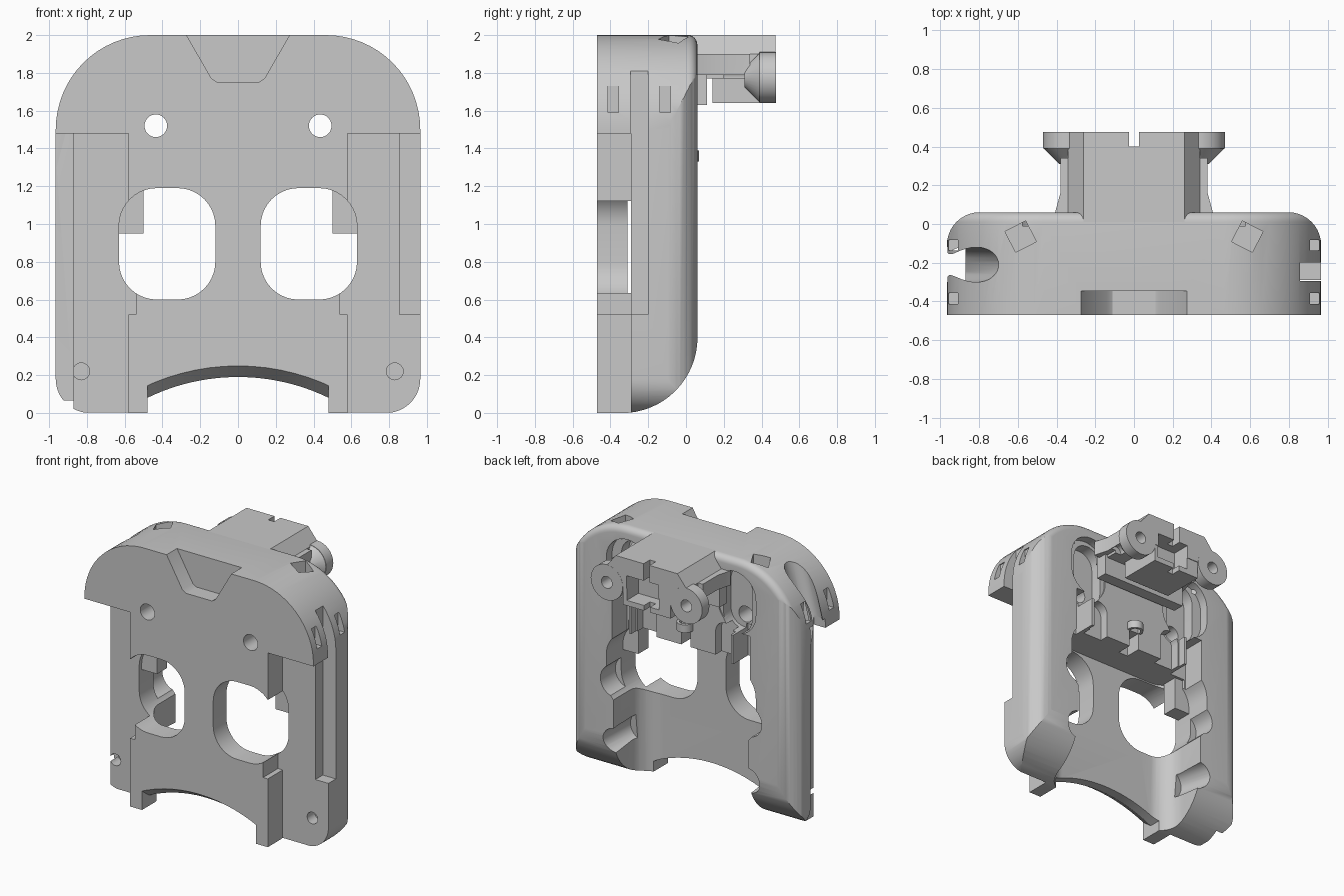
import bpy, bmesh, math
from mathutils import Vector

if "Cube" in bpy.data.objects:
    bpy.data.objects.remove(bpy.data.objects["Cube"])

grey = bpy.data.materials.new("plain grey plastic")
grey.use_nodes = True
COLOUR = (0.58, 0.58, 0.58, 1)
grey.diffuse_color = COLOUR
grey.node_tree.nodes["Principled BSDF"].inputs["Base Color"].default_value = COLOUR


def rounded(points, steps=10):
    """Turn (u, v, radius) corners into a filleted outline."""
    out = []
    for i, (u, v, r) in enumerate(points):
        p = Vector((u, v))
        if r == 0:
            out.append(p)
            continue
        a = (Vector(points[i - 1][:2]) - p).normalized()
        b = (Vector(points[(i + 1) % len(points)][:2]) - p).normalized()
        half = a.angle(b) / 2
        centre = p + (a + b).normalized() * r / math.sin(half)
        start = p + a * r / math.tan(half) - centre
        end = p + b * r / math.tan(half) - centre
        for k in range(steps + 1):
            t = k / steps
            sweep = math.pi - 2 * half
            out.append(centre + (start * math.sin((1 - t) * sweep)
                                 + end * math.sin(t * sweep)) / math.sin(sweep))
    return out


def rect(u0, u1, v0, v1, r=0):
    return rounded([(u0, v0, r), (u1, v0, r), (u1, v1, r), (u0, v1, r)])


def prism(name, outline, axis, lo, hi, bevel=0):
    """Extrude an outline along an axis; bevel rounds the far rim."""
    place = {"x": lambda p, w: (w, p[0], p[1]),
             "y": lambda p, w: (p[0], w, p[1]),
             "z": lambda p, w: (p[0], p[1], w)}[axis]
    bm = bmesh.new()
    near = bm.faces.new([bm.verts.new(place(p, lo)) for p in outline])
    far = bmesh.ops.extrude_face_region(bm, geom=[near], use_keep_orig=True)["geom"]
    shift = Vector(place((0, 0), hi - lo))
    verts = [g for g in far if isinstance(g, bmesh.types.BMVert)]
    bmesh.ops.translate(bm, vec=shift, verts=verts)
    if bevel:
        rim = [e for e in bm.edges if all(v in verts for v in e.verts)]
        bmesh.ops.bevel(bm, geom=rim, offset=bevel, segments=6, profile=0.5, affect="EDGES")
    bmesh.ops.recalc_face_normals(bm, faces=bm.faces)
    return finish(name, bm)


def finish(name, bm):
    mesh = bpy.data.meshes.new(name)
    bm.to_mesh(mesh)
    bm.free()
    mesh.materials.append(grey)
    ob = bpy.data.objects.new(name, mesh)
    bpy.context.collection.objects.link(ob)
    return ob


def rod(name, start, end, r1, r2=None, sides=32):
    start, end = Vector(start), Vector(end)
    bm = bmesh.new()
    bmesh.ops.create_cone(bm, cap_ends=True, segments=sides, radius1=r1,
                          radius2=r1 if r2 is None else r2, depth=(end - start).length)
    turn = (end - start).to_track_quat("Z", "Y").to_matrix()
    bmesh.ops.rotate(bm, matrix=turn, verts=bm.verts)
    bmesh.ops.translate(bm, vec=(start + end) / 2, verts=bm.verts)
    return finish(name, bm)


def combine(target, tool, mode="DIFFERENCE"):
    mod = target.modifiers.new("cut", "BOOLEAN")
    mod.operation, mod.object, mod.solver = mode, tool, "EXACT"
    bpy.context.view_layer.objects.active = target
    bpy.ops.object.modifier_apply(modifier=mod.name)
    bpy.data.objects.remove(tool)


def box(x0, x1, y0, y1, z0, z1):
    return prism("cutter", rect(x0, x1, y0, y1), "z", z0, z1)


def capsule(x, r, z0, z1, y0, y1):
    return prism("cutter", rect(x - r, x + r, z0 - r, z1 + r, r * 0.99), "y", y0, y1)


# Main shell: front outline, limited by the plan and the side profile
W, FRONT, BACK = 0.965, -0.47, 0.06
outline = rounded([(-W, 0, 0.18), (W, 0, 0.18), (W, 2, 0.5), (-W, 2, 0.5)], 16)
body = prism("carriage_body", outline, "y", FRONT, BACK, bevel=0.05)
plan = rounded([(-W - .001, -.6, 0), (W + .001, -.6, 0), (W + .001, BACK + .001, .17),
                (-W - .001, BACK + .001, .17)])
combine(body, prism("plan", plan, "z", -0.1, 2.1), "INTERSECT")
side = rounded([(-.6, -.001, 0), (BACK + .001, -.001, .4), (BACK + .001, 2.1, 0), (-.6, 2.1, 0)], 16)
combine(body, prism("side_profile", side, "x", -1.1, 1.1), "INTERSECT")

# Rear cavity below the mounting plate, with filleted inner corners
cavity = rounded([(-.57, -.31, .16), (.57, -.31, .16), (.57, .3, 0), (-.57, .3, 0)])
combine(body, prism("cutter", cavity, "z", -0.1, 1.2))
combine(body, box(-.42, .42, 0, .3, 1.19, 1.78))
combine(body, box(-.04, .04, -.12, .3, 1.1, 1.33))

# Bottom arch, with a wider eased front edge
R = 1.1
combine(body, prism("cutter", [(-.48, -.2), (.48, -.2)] + [
    (.48 - .96 * k / 24, .19 - R + math.sqrt(R * R - (.48 - .96 * k / 24) ** 2))
    for k in range(25)], "y", -.6, .2))
ease = rod("cutter", (0, -.53, .19 - R), (0, -.37, .19 - R), R + .1, R - .01, 96)
combine(ease, box(-.48, .48, -.7, -.3, -2.5, .5), "INTERSECT")
combine(body, ease)

# Tapered notch at the top of the front
notch = [(-.29, 2.03), (-.14, 1.77), (-.11, 1.75), (.11, 1.75), (.14, 1.77), (.29, 2.03)]
combine(body, prism("cutter", notch, "y", -.6, -.345))

for s in (-1, 1):
    def span(a, b):
        return sorted((s * a, s * b))
    # Large windows
    window = rect(*span(.12, .63), .6, 1.19, .2)
    combine(body, prism("cutter", window, "y", -.6, .3))
    # Stepped relief on the front corners
    combine(body, box(*span(.58, 1.1), -.6, -.29, -.1, 1.48))
    combine(body, box(*span(.54, .86), -.6, -.29, .52, .70))
    # Screw holes and rear recesses
    combine(body, rod("cutter", (s * .435, -.6, 1.52), (s * .435, .2, 1.52), .06))
    combine(body, capsule(s * .43, .12, 1.54, 1.76, -.1, .3))
    combine(body, capsule(s * .45, .18, 1.62, 1.73, -.01, .3))
    combine(body, capsule(s * .33, .08, 1.1, 1.38, -.07, .3))
    combine(body, box(*span(.44, .58), -.12, .3, 1.1, 1.45))
    # Pockets in the inner faces of the pillars
    combine(body, rod("cutter", (s * .56, -.12, .8), (s * .56, .3, .8), .12))
    combine(body, rod("cutter", (s * .52, -.2, .36), (s * .58, .2, .33), .1))
    combine(body, rod("cutter", (s * .83, -.35, .22), (s * .83, -.2, .22), .045, sides=16))
    # Narrow side slots
    for y in (-.385, -.11):
        combine(body, box(*span(.9, 1.1), y - .028, y + .028, 1.59, 1.73))
    # Turned square sockets in the top
    c = Vector((s * .585, -.065))
    square = [c + Vector((.085 * math.cos(a), .085 * math.sin(a)))
              for a in [math.radians(s * 18 + 90 * k) for k in range(4)]]
    combine(body, prism("cutter", square, "z", 1.86, 2.1))

# Cable slot on one side, curved wire channel on the other
combine(body, box(.855, 1.1, -.295, -.2, .52, 1.81))
combine(body, box(-1.1, -.87, -.3, -.12, -.1, 1.55))
combine(body, rod("cutter", (-.75, -.21, 2.1), (-.96, -.21, 1.3), .09))

# Small tabs behind the upper outer window corners
for s in (-1, 1):
    x0, x1 = sorted((s * .5, s * .66))
    tab = box(x0, x1, -.26, -.14, .95, 1.22)
    tab.name = "window_tab_" + ("left" if s > 0 else "right")

# Rear bracket: chamfered bridge with a lower block
bridge = [(-.34, 1.77), (.34, 1.77), (.34, 1.9), (.26, 2), (-.26, 2), (-.34, 1.9)]
bracket = prism("rear_bracket", bridge, "y", -.02, .475)
combine(bracket, box(-.2, .2, .14, .47, 1.64, 1.8), "UNION")
combine(bracket, box(-.36, .36, .02, .11, 1.63, 1.88), "UNION")
for s in (-1, 1):
    # Round screw ears with a tapered root and side web
    web = [(s * .2, .03), (s * .41, .05), (s * .38, .16), (s * .38, .34), (s * .2, .34)]
    combine(bracket, prism("web", web, "z", 1.79, 1.9), "UNION")
    combine(bracket, rod("ear", (s * .335, .39, 1.775), (s * .335, .476, 1.775), .135), "UNION")
    combine(bracket, rod("root", (s * .335, .31, 1.775), (s * .335, .392, 1.775), .05, .134), "UNION")
    combine(bracket, rod("cutter", (s * .335, .2, 1.775), (s * .335, .6, 1.775), .045))
combine(bracket, box(-.025, .025, .4, .6, 1.6, 2.1))
combine(bracket, box(-.1, .17, .33, .6, 1.68, 1.87))

# Cable hook on the mounting plate
hook = rod("cable_hook", (0, .01, 1.33), (0, .01, 1.39), .06)
combine(hook, rod("cutter", (0, .01, 1.3), (0, .01, 1.42), .04))

# Smooth the curves and keep the edges crisp
bpy.ops.object.select_all(action="DESELECT")
for ob in (body, bracket, hook):
    ob.select_set(True)
    bpy.context.view_layer.objects.active = ob
bpy.ops.object.shade_smooth_by_angle(angle=math.radians(30))
